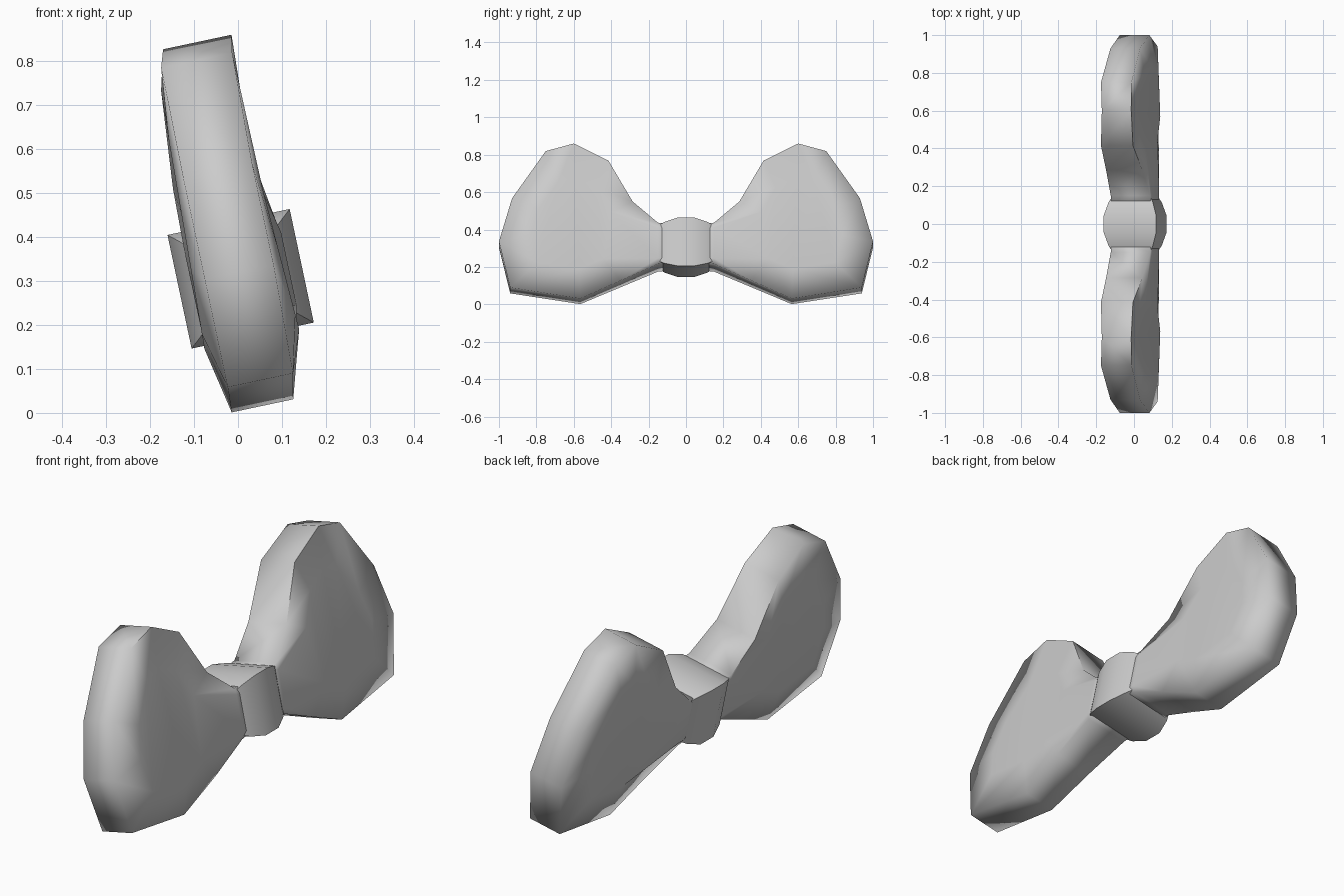
import bpy, bmesh, math
from mathutils import Matrix, Vector

if "Cube" in bpy.data.objects:
    bpy.data.objects.remove(bpy.data.objects["Cube"])

# Local frame: x = thickness, y = width, z = height from the knot centre
TILT = Matrix.Translation((0.006, 0, 0.305)) @ Matrix.Rotation(math.radians(-12), 4, 'Y')


def loft(name, loops, smooth):
    """Skin consecutive loops of points and cap both ends."""
    bm = bmesh.new()
    rings = [[bm.verts.new(p) for p in loop] for loop in loops]
    n = len(rings[0])
    for a, b in zip(rings, rings[1:]):
        for i in range(n):
            j = (i + 1) % n
            bm.faces.new((a[i], a[j], b[j], b[i]))
    caps = [bm.faces.new(rings[0]), bm.faces.new(rings[-1])]
    bmesh.ops.triangulate(bm, faces=caps)
    bmesh.ops.recalc_face_normals(bm, faces=bm.faces)
    me = bpy.data.meshes.new(name)
    bm.to_mesh(me)
    bm.free()
    ob = bpy.data.objects.new(name, me)
    bpy.context.collection.objects.link(ob)
    ob.matrix_world = TILT
    bpy.ops.object.select_all(action='DESELECT')
    ob.select_set(True)
    bpy.context.view_layer.objects.active = ob
    bpy.ops.object.shade_smooth_by_angle(angle=math.radians(smooth))
    return ob


# Bow wing outline (y, z, back depth, front depth), upper neck round to lower neck
outline = [(0.08, 0.105, 0.108, 0.106), (0.15, 0.112, 0.108, 0.106),
           (0.285, 0.231, 0.108, 0.088), (0.415, 0.456, 0.088, 0.085),
           (0.6, 0.547, 0.064, 0.095), (0.75, 0.507, 0.077, 0.088),
           (0.93, 0.251, 0.08, 0.08), (1.0, 0.015, 0.08, 0.08),
           (0.94, -0.235, 0.08, 0.072), (0.565, -0.293, 0.083, 0.06),
           (0.35, -0.2, 0.088, 0.088), (0.15, -0.112, 0.1, 0.1), (0.08, -0.105, 0.1, 0.1)]
centre = Vector((0.58, 0.09))


def rim(side):
    return [(-b if side < 0 else f, y, z) for y, z, b, f in outline]


def bulge(side):
    pts = []
    for y, z, b, f in outline:
        if y < 0.2:
            pts.append((side * 0.112, y, z * 0.75))
        else:
            p = Vector((y, z)).lerp(centre, 0.4)
            t = 0.108 - 0.04 * p.y if side < 0 else 0.1 - 0.045 * p.y
            pts.append((side * t, p.x, p.y))
    return pts


# Left and right wings of the bow
for side, name in ((1, "bow_wing_right"), (-1, "bow_wing_left")):
    loops = [bulge(-1), rim(-1), rim(1), bulge(1)]
    loft(name, [[(x, side * y, z) for x, y, z in lp] for lp in loops], 89)

# Centre knot band, its ends sinking into the wings
knot = [(-0.15, 0.1, 0.095), (-0.115, 0.12, 0.113), (-0.045, 0.142, 0.132),
        (0.045, 0.142, 0.132), (0.115, 0.12, 0.113), (0.15, 0.1, 0.095)]
loft("centre_knot", [[(sx * t, y, sz * h) for sx, sz in ((-1, -1), (1, -1), (1, 1), (-1, 1))]
                     for y, t, h in knot], 50)
